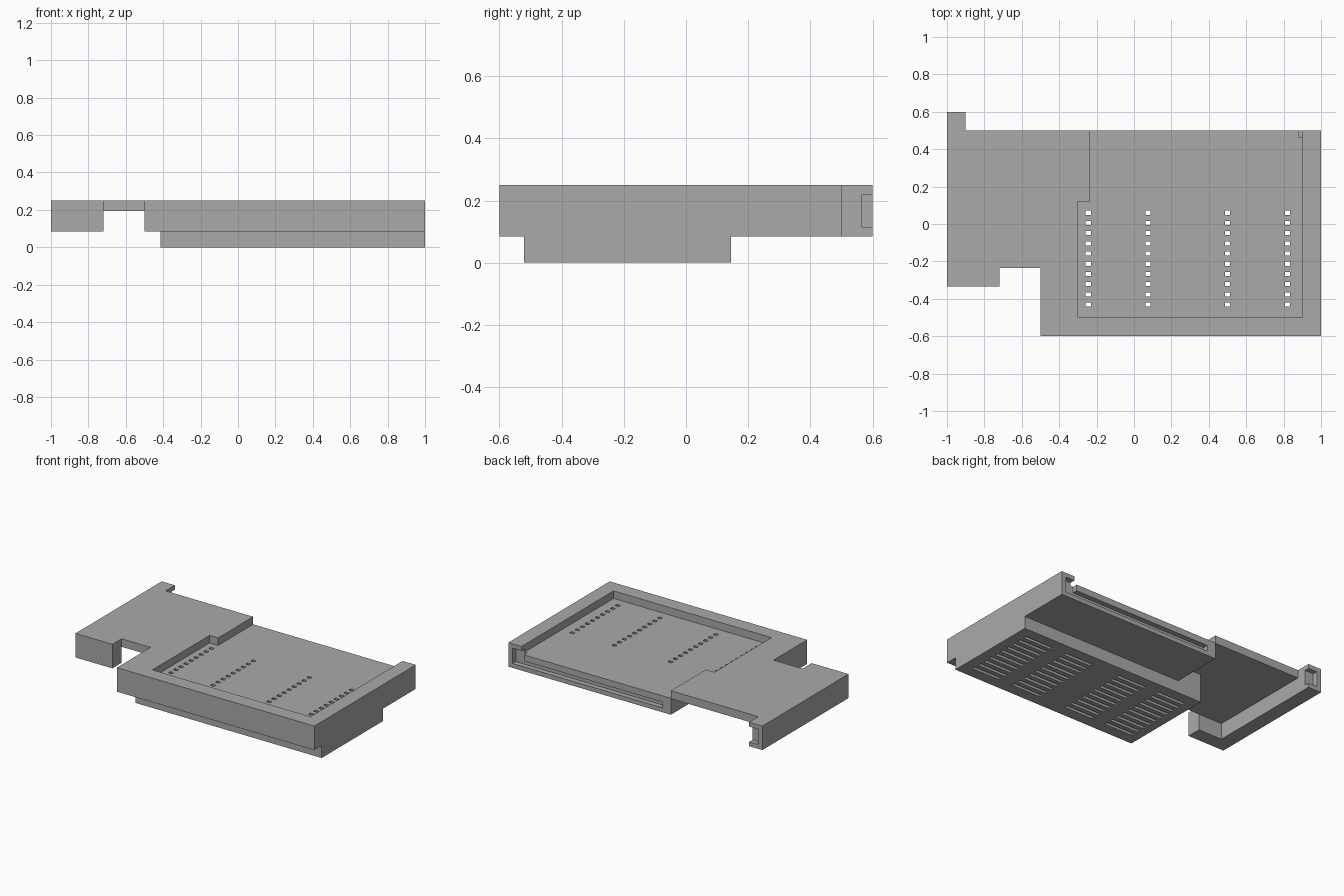
import bpy, bmesh

old = bpy.data.objects.get("Cube")
if old:
    bpy.data.objects.remove(old, do_unlink=True)

# One plain grey material
grey = bpy.data.materials.new("plain_grey")
grey.use_nodes = True
colour = (0.4, 0.4, 0.4, 1)
grey.diffuse_color = colour
grey.node_tree.nodes["Principled BSDF"].inputs["Base Color"].default_value = colour


def prisms(name, items):
    """One object made of upright prisms, each an outline with a z range."""
    bm = bmesh.new()
    for outline, low, high in items:
        face = bm.faces.new([bm.verts.new((x, y, low)) for x, y in outline])
        new = bmesh.ops.extrude_face_region(bm, geom=[face])["geom"]
        for v in new:
            if isinstance(v, bmesh.types.BMVert):
                v.co.z = high
    bmesh.ops.recalc_face_normals(bm, faces=bm.faces)
    mesh = bpy.data.meshes.new(name)
    bm.to_mesh(mesh)
    bm.free()
    mesh.materials.append(grey)
    ob = bpy.data.objects.new(name, mesh)
    bpy.context.collection.objects.link(ob)
    return ob


def rect(x0, x1, y0, y1):
    return [(x0, y0), (x1, y0), (x1, y1), (x0, y1)]


def combine(body, tool, operation):
    """Apply a boolean to the body and discard the tool."""
    tool.hide_render = True
    mod = body.modifiers.new(operation, 'BOOLEAN')
    mod.operation, mod.solver, mod.object = operation, 'EXACT', tool
    bpy.context.view_layer.update()
    graph = bpy.context.evaluated_depsgraph_get()
    mesh = bpy.data.meshes.new_from_object(body.evaluated_get(graph))
    body.modifiers.clear()
    body.data = mesh
    bpy.data.objects.remove(tool, do_unlink=True)


BASE, FLOOR, TOP = 0.085, 0.198, 0.25

# Main tray block
body = prisms("tray_body", [([(-.5, -.6), (1, -.6), (1, .5), (-.235, .5), (-.235, .145),
                              (-.415, .145), (-.415, 0), (-.5, 0)], BASE, TOP)])

# Thin side plate, hooked side rail and vent box underneath
parts = [
    prisms("side_plate", [(rect(-1, -.235, -.235, .5), .195, TOP)]),
    prisms("side_rail", [([(-1, -.335), (-.72, -.335), (-.72, -.235), (-.9, -.235),
                           (-.9, .6), (-1, .6)], BASE, TOP)]),
    prisms("vent_box", [(rect(-.415, 1, -.52, .145), 0, .15)]),
]
for part in parts:
    combine(body, part, 'UNION')

# Sunken tray floor, open at the back
recess = prisms("recess_cutter", [([(-.3, -.5), (.9, -.5), (.9, .6), (-.235, .6),
                                    (-.235, .12), (-.3, .12)], FLOOR, .4)])
combine(body, recess, 'DIFFERENCE')

# Grooves in the back ends of the rails and the floor edge
combine(body, prisms("rail_groove_cutter", [(rect(.88, .967, .465, .52), .115, .22),
                                            (rect(-.967, -.88, .565, .62), .115, .22)]), 'DIFFERENCE')
combine(body, prisms("floor_groove_cutter", [(rect(-.17, .9, .465, .52), .115, .155)]), 'DIFFERENCE')

# Rows of long vents below, each leading to a small hole in the floor
centres = [(x, .06 - .0545 * i) for x in (-.245, .075, .5, .82) for i in range(10)]
for name, half, low, high in (("vent_cutter", .11, -.1, .15), ("hole_cutter", .014, -.2, .3)):
    combine(body, prisms(name, [(rect(x - half, x + half, y - .011, y + .011), low, high)
                                for x, y in centres]), 'DIFFERENCE')
